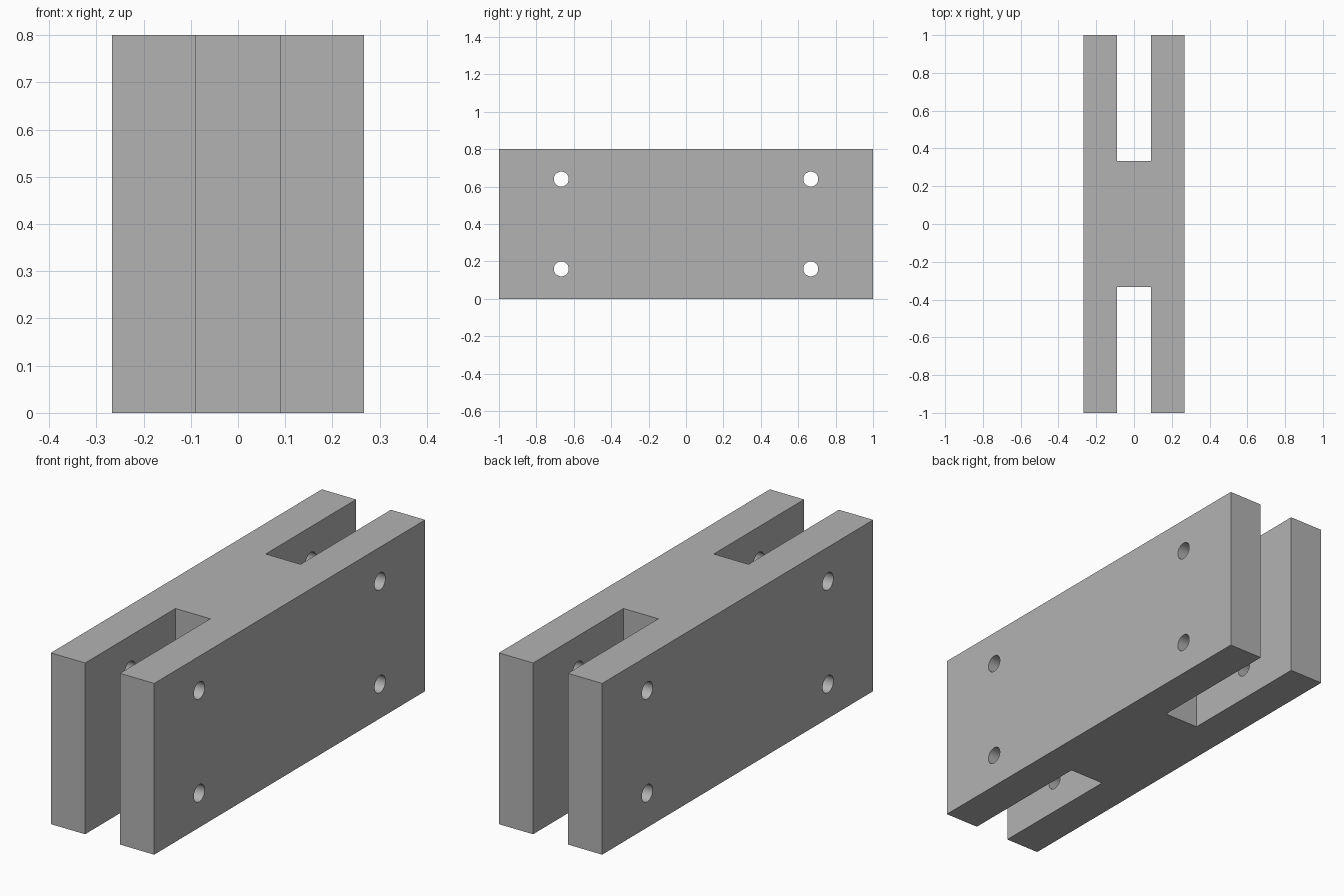
import bpy
import bmesh
import math
from mathutils import Matrix, Vector

cube = bpy.data.objects.get("Cube")
if cube:
    bpy.data.objects.remove(cube, do_unlink=True)

HALF_W, HALF_L, HEIGHT = 0.267, 1.0, 0.8
SLOT_HALF_W, WEB_HALF_L = 0.09, 0.333
HOLE_Y, HOLE_Z, HOLE_R = 0.667, (0.16, 0.64), 0.04

grey = bpy.data.materials.new("plain_grey")
grey.use_nodes = True
colour = (0.45, 0.45, 0.45, 1)
grey.diffuse_color = colour
grey.node_tree.nodes["Principled BSDF"].inputs["Base Color"].default_value = colour


def make_object(name, bm):
    bmesh.ops.recalc_face_normals(bm, faces=bm.faces[:])
    mesh = bpy.data.meshes.new(name)
    bm.to_mesh(mesh)
    bm.free()
    mesh.materials.append(grey)
    obj = bpy.data.objects.new(name, mesh)
    bpy.context.collection.objects.link(obj)
    return obj


# H-shaped block: one quarter of the outline mirrored around, then extruded
quarter = [(HALF_W, HALF_L), (SLOT_HALF_W, HALF_L), (SLOT_HALF_W, WEB_HALF_L)]
half = quarter + [(-x, y) for x, y in reversed(quarter)]
outline = half + [(-x, -y) for x, y in half]
bm = bmesh.new()
base = bm.faces.new([bm.verts.new((x, y, 0)) for x, y in outline])
extruded = bmesh.ops.extrude_face_region(bm, geom=[base])["geom"]
top = [v for v in extruded if isinstance(v, bmesh.types.BMVert)]
bmesh.ops.translate(bm, verts=top, vec=(0, 0, HEIGHT))
block = make_object("double_slotted_block", bm)

# Bolt hole cutters running through both side plates
bm = bmesh.new()
for y in (-HOLE_Y, HOLE_Y):
    for z in HOLE_Z:
        place = Matrix.Translation(Vector((0, y, z))) @ Matrix.Rotation(math.pi / 2, 4, "Y")
        bmesh.ops.create_cone(bm, cap_ends=True, segments=48, radius1=HOLE_R,
                              radius2=HOLE_R, depth=HALF_W * 3, matrix=place)
cutter = make_object("bolt_hole_cutter", bm)
cutter.hide_render = True

# Drill the holes and keep the edges crisp
drill = block.modifiers.new("bolt_holes", "BOOLEAN")
drill.operation = "DIFFERENCE"
drill.solver = "EXACT"
drill.object = cutter
bpy.ops.object.select_all(action="DESELECT")
bpy.context.view_layer.objects.active = block
block.select_set(True)
bpy.ops.object.modifier_apply(modifier=drill.name)
bpy.data.objects.remove(cutter, do_unlink=True)
bpy.ops.object.shade_smooth_by_angle(angle=math.radians(30))
